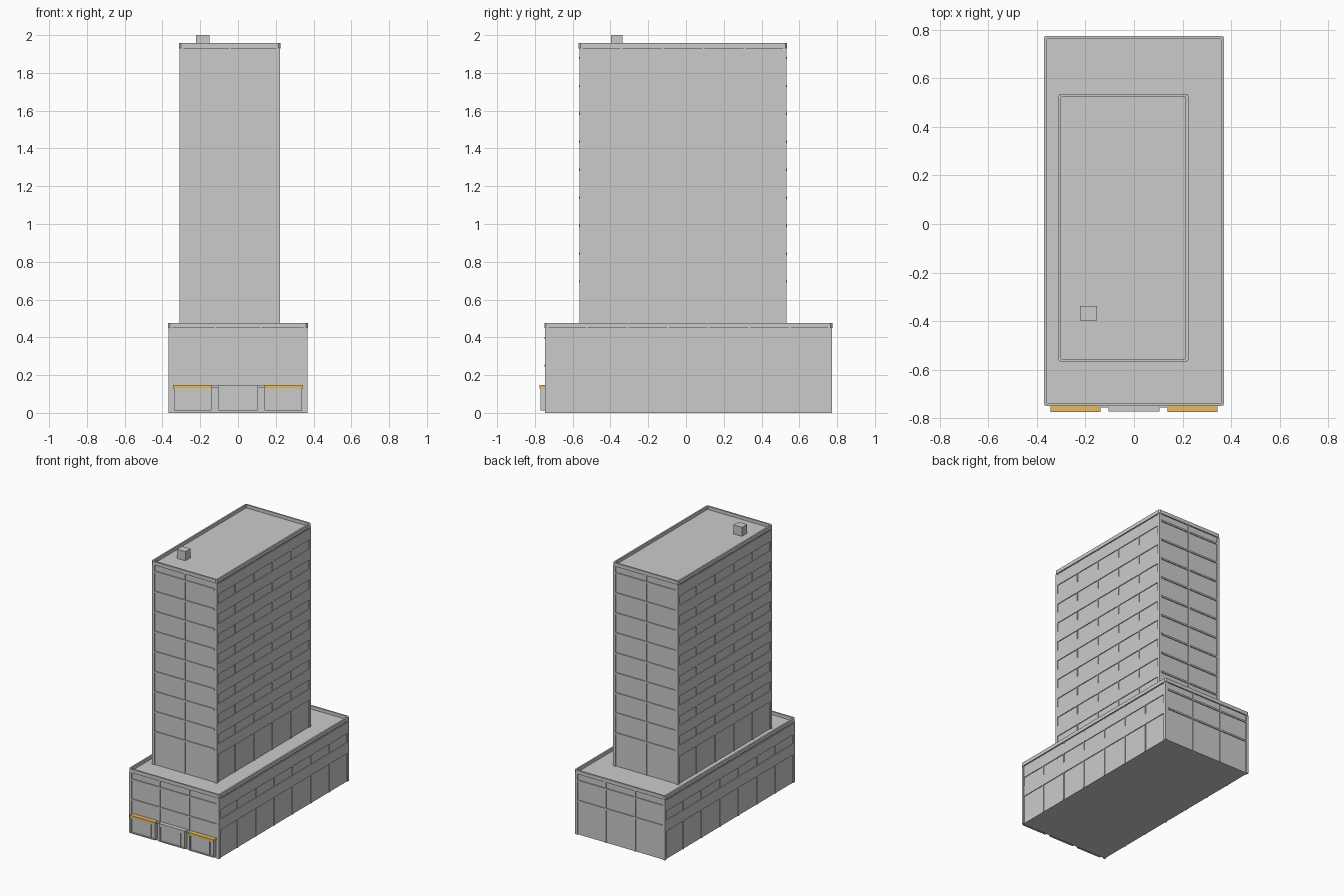
import bpy, bmesh

if "Cube" in bpy.data.objects:
    bpy.data.objects.remove(bpy.data.objects["Cube"])


def add_box(bm, x0, x1, y0, y1, z0, z1):
    v = [bm.verts.new((x, y, z)) for z in (z0, z1)
         for x, y in ((x0, y0), (x1, y0), (x1, y1), (x0, y1))]
    for f in ((3, 2, 1, 0), (4, 5, 6, 7), (0, 1, 5, 4),
              (1, 2, 6, 5), (2, 3, 7, 6), (3, 0, 4, 7)):
        bm.faces.new([v[i] for i in f])


def finish(name, bm, mat=None):
    me = bpy.data.meshes.new(name)
    bm.normal_update()
    bm.to_mesh(me)
    bm.free()
    ob = bpy.data.objects.new(name, me)
    bpy.context.collection.objects.link(ob)
    if mat:
        me.materials.append(mat)
    return ob


def boxes(name, items, mat=None):
    bm = bmesh.new()
    for b in items:
        add_box(bm, *b)
    return finish(name, bm, mat)


def parapet(name, x0, x1, y0, y1, z0, z1, t=0.012, c=0.01):
    # chamfered rectangular ring
    def loop(i, z):
        a, b, d, e = x0 + i, x1 - i, y0 + i, y1 - i
        k = c - 0.58 * i
        return [bm.verts.new((x, y, z)) for x, y in (
            (a + k, d), (b - k, d), (b, d + k), (b, e - k),
            (b - k, e), (a + k, e), (a, e - k), (a, d + k))]
    bm = bmesh.new()
    rings = [loop(0, z0), loop(0, z1), loop(t, z1), loop(t, z0)]
    for r in range(4):
        p, q = rings[r], rings[(r + 1) % 4]
        for i in range(8):
            j = (i + 1) % 8
            bm.faces.new((p[i], p[j], q[j], q[i]))
    finish(name, bm)


def block(name, x0, x1, y0, y1, z0, deck, top, nx, ny, levels):
    # core, walls set in slightly from the parapet outline
    s = 0.009
    a, b, d, e = x0 + s, x1 - s, y0 + s, y1 - s
    boxes(name + "_core", [(a, b, d, e, z0, deck)])
    parapet(name + "_parapet", x0, x1, y0, y1, deck - 0.003, top)
    # corner posts
    w, p = 0.014, 0.006
    boxes(name + "_corner_posts", [
        (cx - w if cx > a else cx - p, cx + p if cx > a else cx + w,
         cy - w if cy > d else cy - p, cy + p if cy > d else cy + w, z0, deck)
        for cx in (a, b) for cy in (d, e)])
    # pilasters between bays
    h, p = 0.005, 0.005
    pil = []
    for i in range(1, nx):
        x = a + (b - a) * i / nx
        pil += [(x - h, x + h, d - p, d + 0.005, z0, deck),
                (x - h, x + h, e - 0.005, e + p, z0, deck)]
    for i in range(1, ny):
        y = d + (e - d) * i / ny
        pil += [(a - p, a + 0.005, y - h, y + h, z0, deck),
                (b - 0.005, b + p, y - h, y + h, z0, deck)]
    boxes(name + "_pilasters", pil)
    # projecting floor ledges on the short faces, shallow bands on the long ones
    led, band = [], []
    for z in levels:
        led += [(a + w, b - w, d - 0.007, d + 0.004, z - 0.006, z + 0.006),
                (a + w, b - w, e - 0.004, e + 0.007, z - 0.006, z + 0.006)]
        z1 = min(z + 0.04, deck - 0.004)
        band += [(a - 0.0055, a + 0.004, d + w, e - w, z - 0.04, z1),
                 (b - 0.004, b + 0.0055, d + w, e - w, z - 0.04, z1)]
    boxes(name + "_floor_ledges", led)
    boxes(name + "_side_bands", band)


FLOOR = 0.148
block("podium", -0.371, 0.371, -0.75, 0.775, 0, 0.452, 0.476, 3, 7,
      [0.249 + FLOOR * i for i in range(2)])
block("tower", -0.312, 0.225, -0.568, 0.536, 0.45, 1.933, 1.957, 2, 5,
      [0.695 + FLOOR * i for i in range(9)])

# rooftop vent
boxes("roof_vent", [(-0.222, -0.152, -0.397, -0.337, 1.93, 2.0)])

# street-level shopfronts: frame, glass and door bar
bays = [(-0.34, -0.14), (-0.102, 0.102), (0.14, 0.34)]
frame, glass = [], []
t, y0, y1 = 0.008, -0.77, -0.738
for l, r in bays:
    frame += [(l, l + t, y0, y1, 0.012, 0.13),
              (r - t, r, y0, y1, 0.012, 0.13),
              (l + t, r - t, y0, y1, 0.012, 0.02),
              (l + t, r - t, y0, y1, 0.122, 0.13),
              (r - 0.036, r - 0.032, y0, y1, 0.02, 0.122)]
    glass.append((l + t, r - t, -0.763, y1, 0.02, 0.122))
boxes("shop_frames", frame)
boxes("shop_glass", glass)

# canopies: ochre on the outer bays, grey over the middle
ochre = bpy.data.materials.new("ochre")
ochre.diffuse_color = (0.8, 0.5, 0.12, 1)
ochre.use_nodes = True
ochre.node_tree.nodes["Principled BSDF"].inputs["Base Color"].default_value = ochre.diffuse_color
boxes("side_canopies", [(-0.343, -0.138, -0.775, -0.74, 0.13, 0.147),
                        (0.138, 0.343, -0.775, -0.74, 0.13, 0.147)], ochre)
boxes("entrance_canopy", [(-0.105, 0.105, -0.772, -0.74, 0.13, 0.147)])
boxes("entrance_lintel", [(-0.145, 0.14, -0.756, -0.74, 0.134, 0.146)])
